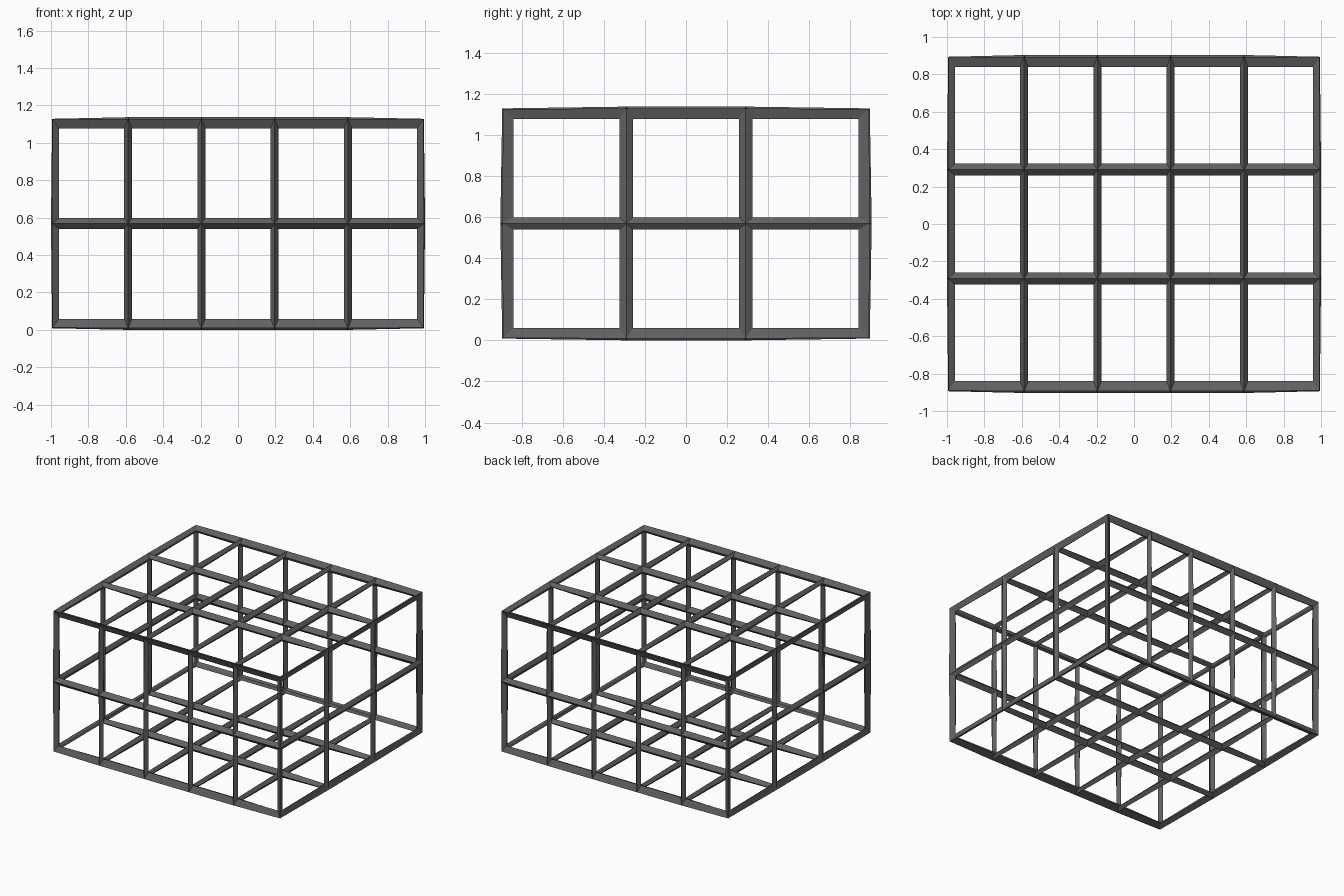
import bpy, bmesh
from mathutils import Vector

if "Cube" in bpy.data.objects:
    bpy.data.objects.remove(bpy.data.objects["Cube"])

CELLS = (5, 3, 2)                    # cells along x, y, z
CELL = Vector((0.3914, 0.581, 0.5389))  # cell size
T = 0.11                             # bar thickness as a share of one cell

# Surface lattice of unit cells: three pairs of gridded sides
bm = bmesh.new()
for axis in range(3):
    u, v = (axis + 1) % 3, (axis + 2) % 3
    for side in (0, 1):
        for i in range(CELLS[u]):
            for j in range(CELLS[v]):
                quad = []
                for du, dv in ((0, 0), (1, 0), (1, 1), (0, 1)):
                    p = [0, 0, 0]
                    p[axis] = side * CELLS[axis]
                    p[u], p[v] = i + du, j + dv
                    quad.append(bm.verts.new([p[k] - CELLS[k] / 2 for k in range(3)]))
                bm.faces.new(quad)
bmesh.ops.remove_doubles(bm, verts=bm.verts, dist=1e-4)
bmesh.ops.recalc_face_normals(bm, faces=bm.faces)
mesh = bpy.data.meshes.new("lattice_frame")
bm.to_mesh(mesh)
bm.free()

# Frame object, stretched to size and standing on the ground
frame = bpy.data.objects.new("lattice_frame", mesh)
bpy.context.collection.objects.link(frame)
frame.scale = CELL
frame.location.z = (CELLS[2] + T) / 2 * CELL.z

# Bars along every lattice edge
wire = frame.modifiers.new("bars", 'WIREFRAME')
wire.thickness = T
wire.offset = 0
wire.use_even_offset = True
wire.use_replace = True

# Dark grey finish
mat = bpy.data.materials.new("dark_grey")
mat.diffuse_color = (0.12, 0.12, 0.12, 1)
mat.use_nodes = True
mat.node_tree.nodes["Principled BSDF"].inputs["Base Color"].default_value = mat.diffuse_color
mesh.materials.append(mat)
